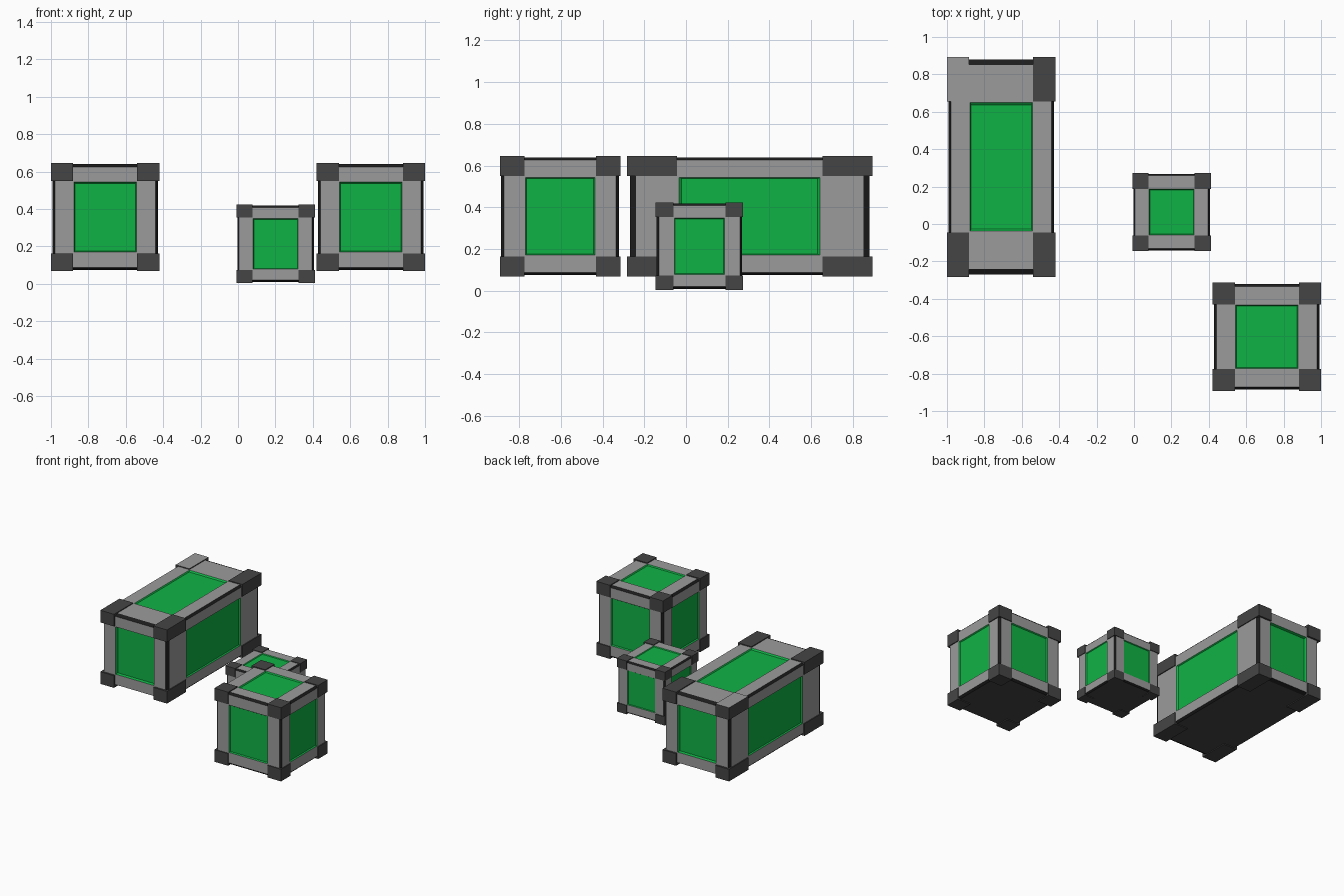
import bpy, bmesh
from itertools import product
from mathutils import Vector

if "Cube" in bpy.data.objects:
    bpy.data.objects.remove(bpy.data.objects["Cube"])


def material(name, color):
    m = bpy.data.materials.new(name)
    m.diffuse_color = (*color, 1)
    m.use_nodes = True
    m.node_tree.nodes["Principled BSDF"].inputs["Base Color"].default_value = m.diffuse_color
    return m


GREY, DARK, BLACK, GREEN = range(4)
MATS = [material("frame_grey", (0.33, 0.33, 0.33)),
        material("corner_dark", (0.06, 0.06, 0.06)),
        material("edge_black", (0.012, 0.012, 0.012)),
        material("panel_green", (0.005, 0.45, 0.06))]


def finish(bm, name, center, size):
    for v in bm.verts:
        v.co = Vector([c + p * s for c, p, s in zip(center, v.co, size)])
    bm.normal_update()
    me = bpy.data.meshes.new(name)
    bm.to_mesh(me)
    bm.free()
    for m in MATS:
        me.materials.append(m)
    bpy.context.collection.objects.link(bpy.data.objects.new(name, me))


# Body in unit space: dark chamfers, grey frames, recessed green panels
def crate_body(name, center, size):
    bm = bmesh.new()
    bmesh.ops.create_cube(bm, size=1)
    for v in bm.verts:
        v.co *= 0.976
    bmesh.ops.bevel(bm, geom=bm.edges[:], offset=0.024, segments=1, affect='EDGES')
    bm.normal_update()
    sides = []
    for f in bm.faces:
        f.material_index = BLACK
        if max(abs(c) for c in f.normal) > 0.99:
            f.material_index = GREY
            if f.normal.z < -0.9:
                f.material_index = DARK      # plain underside
            else:
                sides.append(f)
    for f in sides:
        axis = max(range(3), key=lambda i: abs(f.normal[i]))
        bmesh.ops.inset_individual(bm, faces=[f], thickness=0.1)
        half = (0.287, 0.292 if axis == 2 else 0.287, 0.322)
        for v in f.verts:
            for i in range(3):
                if i != axis:
                    v.co[i] = half[i] if v.co[i] > 0 else -half[i]
        bm.normal_update()
        walls = bmesh.ops.inset_individual(bm, faces=[f], thickness=0.014, depth=-0.016)
        for g in walls["faces"] + [f]:
            g.material_index = GREEN
    finish(bm, name + "_body", center, size)


# Eight corner blocks, flush with the overall bounds
def crate_corners(name, center, size, grey_top=False):
    bm = bmesh.new()
    block = Vector((0.205, 0.203, 0.165))
    for s in product((-1, 1), repeat=3):
        verts = bmesh.ops.create_cube(bm, size=1)["verts"]
        for v in verts:
            v.co = Vector([v.co[i] * block[i] + s[i] * (0.5 - block[i] / 2) for i in range(3)])
        bm.normal_update()
        for f in {f for v in verts for f in v.link_faces}:
            odd = grey_top and s == (-1, 1, 1) and f.normal.z > 0.9
            f.material_index = GREY if odd else DARK
    finish(bm, name + "_corners", center, size)


CRATES = [("long_crate", (-0.71, 0.305, 0.357), (0.58, 1.176, 0.579), True),
          ("large_crate", (0.71, -0.603, 0.357), (0.58, 0.579, 0.579), False),
          ("small_crate", (0.201, 0.064, 0.214), (0.419, 0.419, 0.419), False)]
for name, center, size, grey_top in CRATES:
    crate_body(name, center, size)
    crate_corners(name, center, size, grey_top)
